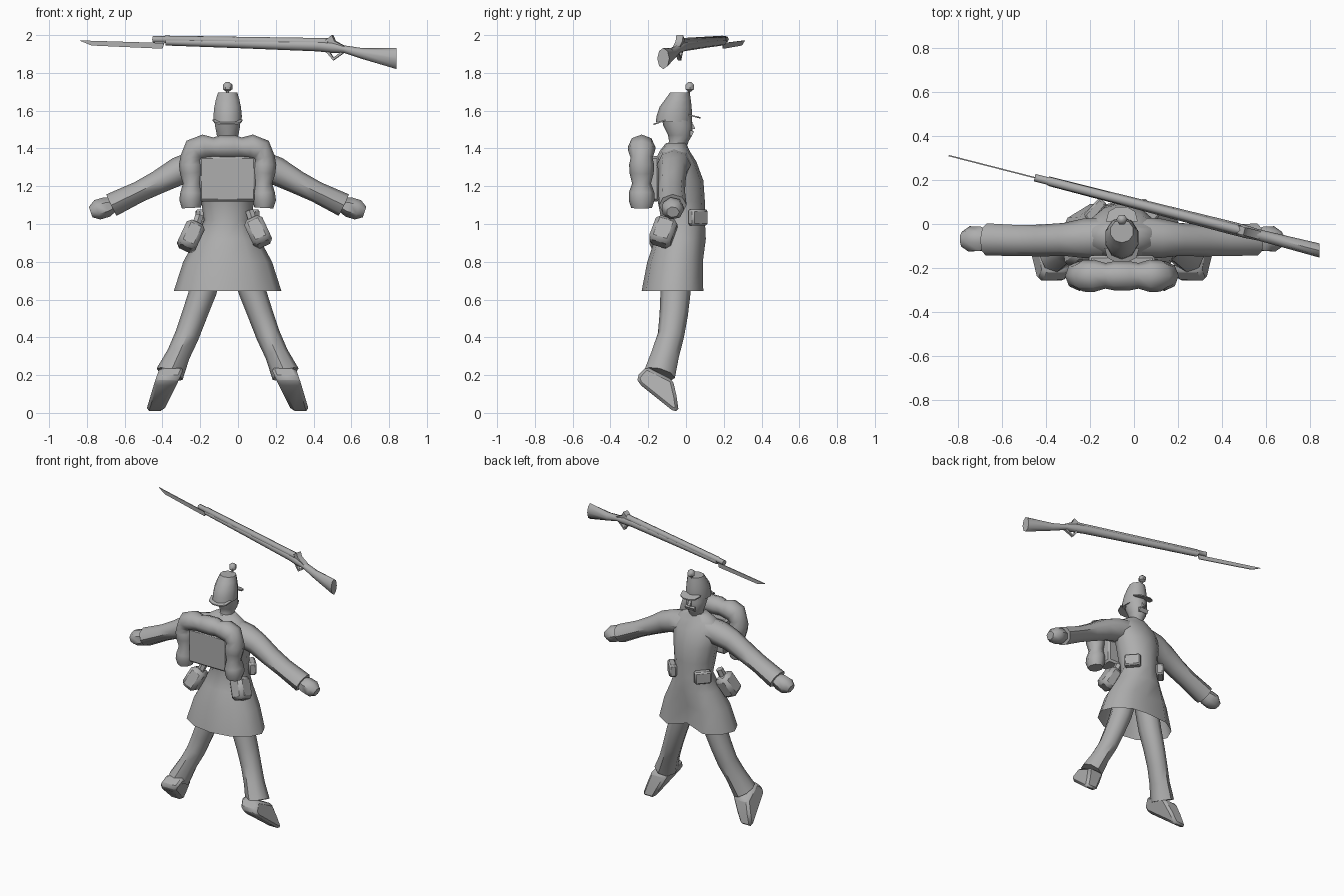
import bpy, bmesh, math
from mathutils import Vector as V, Euler

CX = -0.055  # centre line of the figure
grey = bpy.data.materials.new("plain grey")
grey.diffuse_color = (0.42, 0.42, 0.42, 1)


def finish(name, bm, bevel=0, angle=50):
    bmesh.ops.recalc_face_normals(bm, faces=bm.faces)
    me = bpy.data.meshes.new(name)
    bm.to_mesh(me)
    bm.free()
    me.materials.append(grey)
    ob = bpy.data.objects.new(name, me)
    bpy.context.collection.objects.link(ob)
    if bevel:
        m = ob.modifiers.new("bevel", "BEVEL")
        m.width, m.segments = bevel, 1
    bpy.ops.object.select_all(action="DESELECT")
    bpy.context.view_layer.objects.active = ob
    ob.select_set(True)
    bpy.ops.object.shade_smooth_by_angle(angle=math.radians(angle))
    return ob


def loft(name, rings, ref, sides=8, fixed=None, caps=(True, True), shape=None):
    """rings: (x, y, z, radius along ref, radius across)"""
    bm = bmesh.new()
    pts = [V(r[:3]) for r in rings]
    loops = []
    for i, r in enumerate(rings):
        d = V(fixed) if fixed else pts[min(i + 1, len(pts) - 1)] - pts[max(i - 1, 0)]
        d.normalize()
        a = V(ref) - d * d.dot(V(ref))
        a.normalize()
        b = d.cross(a)
        loop = []
        for k in range(sides):
            t = 2 * math.pi * k / sides
            p = pts[i] + a * math.cos(t) * r[3] + b * math.sin(t) * r[4]
            loop.append(bm.verts.new(shape(p, i, k) if shape else p))
        loops.append(loop)
    for l, m in zip(loops, loops[1:]):
        for k in range(sides):
            n = (k + 1) % sides
            bm.faces.new((l[k], l[n], m[n], m[k]))
    if caps[0]:
        bm.faces.new(loops[0])
    if caps[1]:
        bm.faces.new(loops[-1])
    return finish(name, bm)


def stack(name, rings, sides=10, **kw):
    """horizontal rings: (z, half width, front y, back y)"""
    return loft(name, [(CX, (f + b) / 2, z, (f - b) / 2, w) for z, w, f, b in rings],
                (0, 1, 0), sides, (0, 0, 1), **kw)


def prism(name, pts, place, bevel=0):
    """outline swept between place(p, -1) and place(p, 1)"""
    bm = bmesh.new()
    a, b = [[bm.verts.new(place(p, s)) for p in pts] for s in (-1, 1)]
    bm.faces.new(a)
    bm.faces.new(b[::-1])
    for i in range(len(pts)):
        j = (i + 1) % len(pts)
        bm.faces.new((a[i], a[j], b[j], b[i]))
    return finish(name, bm, bevel, 40)


def box(name, loc, size, rot=(0, 0, 0), bevel=0.015):
    bm = bmesh.new()
    bmesh.ops.create_cube(bm, size=1)
    e = Euler([math.radians(a) for a in rot]).to_matrix()
    for v in bm.verts:
        v.co = e @ V([c * s for c, s in zip(v.co, size)]) + V(loc)
    return finish(name, bm, bevel, 50)


# Coat with open flared skirt, split at the front hem
def hem(p, i, k):
    if k == 0 and i < 2:
        p = p + V((0, -0.05, 0.03 if i == 0 else 0))
    return p


stack("coat", [(.645, .285, .115, -.235), (.80, .235, .11, -.205), (.92, .17, .105, -.165),
               (1.02, .125, .10, -.13), (1.12, .14, .10, -.15), (1.23, .155, .092, -.16),
               (1.33, .175, .055, -.165), (1.385, .15, .02, -.14), (1.43, .075, 0, -.105)],
      12, caps=(False, True), shape=hem)

# Head, nose and moustache
stack("head", [(1.40, .05, .0, -.10), (1.44, .045, .015, -.09), (1.47, .06, .033, -.095),
               (1.52, .07, .035, -.12), (1.57, .07, .03, -.13)])
prism("nose", [(.025, 1.55), (.05, 1.505), (.025, 1.50)], lambda p, s: V((CX + s * .01, *p)))
prism("moustache", [(.02, 1.497), (.043, 1.49), (.03, 1.465), (.01, 1.468)],
      lambda p, s: V((CX + s * .035, *p)))

# Cap with visor, neck flap and pompon
stack("cap", [(1.54, .078, .028, -.16), (1.575, .079, .032, -.155), (1.62, .074, .03, -.14),
              (1.66, .065, .025, -.11), (1.695, .054, .02, -.085)])
visor = [(-.072, 0), (-.06, .045), (-.025, .065), (.025, .065), (.06, .045), (.072, 0)]
prism("visor", visor, lambda p, s: V((CX + p[0], p[1] + .012, 1.578 - p[1] * .25 + s * .004)))
prism("neck_flap", visor, lambda p, s: V((CX + p[0] * 1.1, -.108 - p[1], 1.55 - p[1] * .35 + s * .004)))
loft("pompon_stem", [(CX, .01, 1.68, .008, .008), (CX, .018, 1.71, .008, .008)], (1, 0, 0), 6)
loft("pompon", [(CX, .02, 1.701, .008, .008), (CX, .02, 1.713, .025, .025),
                (CX, .02, 1.738, .025, .025), (CX, .02, 1.752, .008, .008)], (1, 0, 0), 6, (0, 0, 1))

# Limbs, mirrored about the centre line
for s, side in ((-1, "left"), (1, "right")):
    def m(rows):
        return [(CX + s * r[0], *r[1:]) for r in rows]
    loft(side + "_arm", m([(.07, -.06, 1.325, .09, .08), (.17, -.065, 1.31, .09, .08),
                           (.26, -.07, 1.28, .075, .075), (.37, -.075, 1.22, .072, .062),
                           (.47, -.075, 1.17, .07, .056), (.615, -.07, 1.10, .073, .063)]), (0, 1, 0))
    loft(side + "_hand", m([(.595, -.07, 1.105, .04, .035), (.64, -.07, 1.09, .058, .055),
                            (.69, -.07, 1.075, .06, .055), (.725, -.07, 1.063, .035, .03)]), (0, 1, 0), 7)
    loft(side + "_trouser_leg", m([(.06, -.04, .92, .08, .08), (.13, -.055, .645, .08, .072),
                                   (.175, -.065, .52, .075, .067), (.215, -.08, .41, .07, .064),
                                   (.26, -.11, .31, .074, .062), (.307, -.14, .205, .084, .075)]), (0, 1, 0))
    boot = [(-.262, .19), (-.21, .245), (-.07, .175), (-.05, .09), (-.038, .005), (-.075, .015), (-.25, .155)]
    prism(side + "_boot", boot, lambda p, t: V((
        CX + s * (.31 + (.2 - p[1]) * .4) + t * (.045 + min(p[1], .2) * .1), *p)), .016)
    # Cartridge box on the belt and hanging bag on the hip
    box(side + "_cartridge_box", (CX + s * .12, .063, 1.035), (.11, .05, .085), (0, 0, -s * 48), .01)
    hip = (.107, -.12, .958) if s > 0 else (-.25, -.12, .935)
    box(side + "_hip_bag", hip, (.105, .12, .15), (-19, -s * 25, 0), .022)
    loft(side + "_bag_neck", [(hip[0] - s * .03, -.10, hip[2] + .06, .025, .025),
                              (hip[0] - s * .045, -.085, hip[2] + .11, .025, .025)], (0, 1, 0), 6)

# Knapsack with the lumpy blanket roll strapped around it
box("knapsack", (CX, -.205, 1.24), (.30, .125, .24), bevel=.012)
half = [(.192, 1.085, .055, .05), (.194, 1.125, .068, .062), (.19, 1.165, .068, .06),
        (.188, 1.215, .05, .048), (.192, 1.27, .064, .06), (.196, 1.315, .066, .062),
        (.194, 1.35, .058, .056), (.175, 1.39, .072, .066), (.125, 1.408, .073, .066),
        (.075, 1.403, .058, .055), (.035, 1.408, .066, .062)]
roll = [(CX - x, -.235, z, a, b) for x, z, a, b in half] + \
       [(CX + x, -.235, z, a, b) for x, z, a, b in half[::-1]]
loft("blanket_roll", roll, (0, 1, 0), 8)


# Rifle, lying on a slanted line over the figure
def line(x):
    return .095 - .256 * x


def across(h):
    return lambda p, s: V((p[0] + s * h * .25, line(p[0]) + s * h, p[1]))


loft("rifle_stock", [(x, line(x), z, w, h) for x, z, h, w in (
    (-.385, 1.965, .02, .022), (0, 1.956, .025, .025), (.42, 1.944, .03, .03), (.5, 1.935, .03, .03),
    (.56, 1.926, .02, .026), (.66, 1.902, .029, .028), (.84, 1.876, .056, .032))],
     (0, 1, 0), 8, (1, 0, 0))
loft("rifle_barrel", [(x, line(x), z, r, r) for x, z, r in (
    (-.45, 1.978, .017), (-.39, 1.977, .017), (-.385, 1.977, .02), (.48, 1.962, .022))], (0, 1, 0), 8)
prism("rifle_hammer", [(.45, 1.96), (.5, 2.0), (.515, 1.968), (.57, 1.94), (.48, 1.925)], across(.018))
prism("trigger_guard", [(.465, 1.915), (.505, 1.866), (.56, 1.905), (.545, 1.91), (.506, 1.88), (.482, 1.918)],
      across(.009))
prism("bayonet_blade", [(-.39, 1.958), (-.84, 1.972), (-.775, 1.945), (-.4, 1.928)], across(.003))
